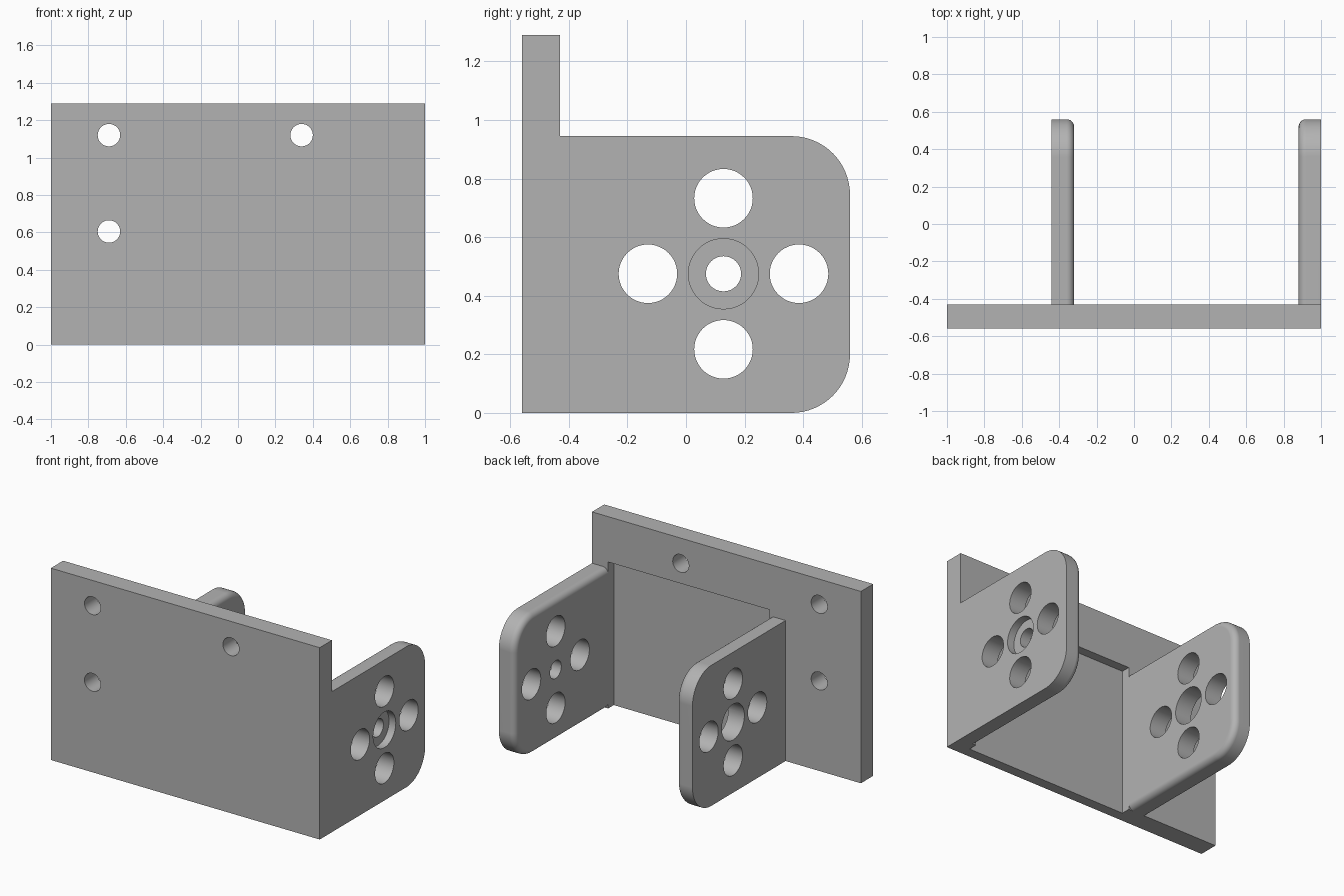
import bpy, bmesh, math
from mathutils import Matrix, Vector

cube = bpy.data.objects.get("Cube")
if cube:
    bpy.data.objects.remove(cube, do_unlink=True)

GREY = (0.45, 0.45, 0.45, 1.0)
metal = bpy.data.materials.new("plain grey")
metal.use_nodes = True
metal.diffuse_color = GREY
metal.node_tree.nodes["Principled BSDF"].inputs["Base Color"].default_value = GREY

BACK, FRONT, END = -0.43, -0.56, 0.56      # plate back, plate front, flange tip
FLANGE_H, CORNER, ROUND = 0.945, 0.2, 0.04


def to_object(name, bm):
    bmesh.ops.recalc_face_normals(bm, faces=bm.faces)
    mesh = bpy.data.meshes.new(name)
    bm.to_mesh(mesh)
    bm.free()
    mesh.materials.append(metal)
    ob = bpy.data.objects.new(name, mesh)
    bpy.context.collection.objects.link(ob)
    return ob


def box(name, lo, hi):
    lo, hi = Vector(lo), Vector(hi)
    bm = bmesh.new()
    bmesh.ops.create_cube(bm, size=1, matrix=Matrix.Translation((lo + hi) / 2)
                          @ Matrix.Diagonal((*(hi - lo), 1)))
    return to_object(name, bm)


def drill(centre, radius, length, axis):
    """Round cutter along x or y."""
    turn = Matrix.Rotation(math.pi / 2, 4, 'Y' if axis == 'x' else 'X')
    bm = bmesh.new()
    bmesh.ops.create_cone(bm, cap_ends=True, segments=48, radius1=radius, radius2=radius,
                          depth=length, matrix=Matrix.Translation(centre) @ turn)
    return to_object("cutter", bm)


def select_only(ob):
    bpy.ops.object.select_all(action='DESELECT')
    ob.select_set(True)
    bpy.context.view_layer.objects.active = ob


def cut(ob, cutters):
    """Subtract every cutter, then remove it."""
    select_only(ob)
    for c in cutters:
        c.hide_render = True
        mod = ob.modifiers.new("cut", 'BOOLEAN')
        mod.operation, mod.solver, mod.object = 'DIFFERENCE', 'EXACT', c
        bpy.ops.object.modifier_apply(modifier=mod.name)
        bpy.data.objects.remove(c, do_unlink=True)
    bpy.ops.object.shade_smooth_by_angle(angle=math.radians(30))
    ob.modifiers.new("flat faces", 'WEIGHTED_NORMAL').keep_sharp = True


def flange(name, outer, inner):
    """Upright plate with two rounded corners and a softened inner edge."""
    outline = [(BACK, 0)]
    for z, start in ((CORNER, -90), (FLANGE_H - CORNER, 0)):
        for i in range(17):
            a = math.radians(start + 90 * i / 16)
            outline.append((END - CORNER + CORNER * math.cos(a), z + CORNER * math.sin(a)))
    outline.append((BACK, FLANGE_H))
    bm = bmesh.new()
    face = bm.faces.new([bm.verts.new((outer, y, z)) for y, z in outline])
    new = bmesh.ops.extrude_face_region(bm, geom=[face], use_keep_orig=True)["geom"]
    verts = [g for g in new if isinstance(g, bmesh.types.BMVert)]
    bmesh.ops.translate(bm, verts=verts, vec=(inner - outer, 0, 0))
    bmesh.ops.recalc_face_normals(bm, faces=bm.faces)
    edges = [e for e in bm.edges
             if all(abs(v.co.x - inner) < 1e-4 for v in e.verts)
             and any(v.co.y > BACK + 0.01 for v in e.verts)]
    bmesh.ops.bevel(bm, geom=edges, offset=ROUND, segments=6, profile=0.5, affect='EDGES')
    return to_object(name, bm)


# Mounting plate with three screw holes and a shallow recess between the flanges
plate = box("mounting_plate", (-1, FRONT, 0), (1, BACK, 1.29))
recess = box("cutter", (-0.32, BACK - 0.06, -0.2), (0.88, BACK + 0.2, 0.985))
holes = [drill((x, -0.5, z), 0.06, 0.5, 'y')
         for x, z in ((-0.69, 1.12), (0.34, 1.12), (-0.69, 0.605))]
cut(plate, [recess] + holes)

# Two flanges, each with a ring of four holes around a central bore
HUB_Y, HUB_Z, RING = 0.128, 0.475, 0.258
for name, outer, inner in (("left_flange", 1.0, 0.88), ("right_flange", -0.44, -0.32)):
    part = flange(name, outer, inner)
    cutters = [drill((outer, HUB_Y + RING * dy, HUB_Z + RING * dz), 0.1, 0.6, 'x')
               for dy, dz in ((1, 0), (-1, 0), (0, 1), (0, -1))]
    if name == "left_flange":
        # stepped bore: wide pocket outside, narrow hole through
        cutters.append(drill((outer, HUB_Y, HUB_Z), 0.12, 0.1, 'x'))
        cutters.append(drill((outer, HUB_Y, HUB_Z), 0.06, 0.6, 'x'))
    else:
        cutters.append(drill((outer, HUB_Y, HUB_Z), 0.12, 0.6, 'x'))
    cut(part, cutters)
